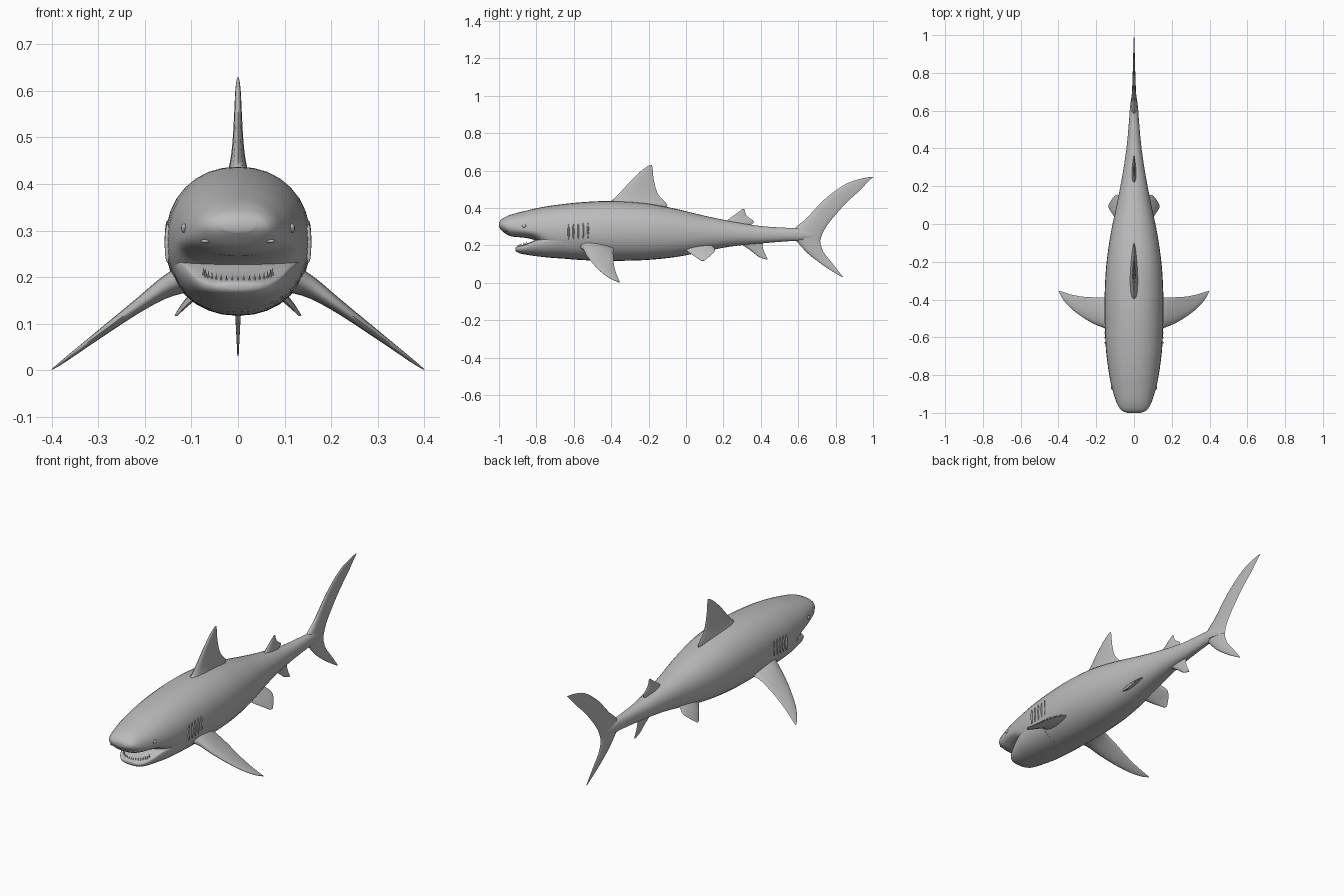
import bpy, bmesh, math
from mathutils import Vector

skin = bpy.data.materials.new("shark_grey")
skin.diffuse_color = (0.5, 0.5, 0.5, 1)


def finish(name, bm, angle=50):
    bmesh.ops.recalc_face_normals(bm, faces=bm.faces)
    mesh = bpy.data.meshes.new(name)
    bm.to_mesh(mesh)
    bm.free()
    ob = bpy.data.objects.new(name, mesh)
    bpy.context.collection.objects.link(ob)
    mesh.materials.append(skin)
    bpy.ops.object.select_all(action='DESELECT')
    ob.select_set(True)
    bpy.context.view_layer.objects.active = ob
    bpy.ops.object.shade_smooth_by_angle(angle=math.radians(angle))
    return ob


def refine(rows, steps):
    """Catmull-Rom interpolation between station rows."""
    out = []
    for i in range(len(rows) - 1):
        p0, p1 = rows[max(i - 1, 0)], rows[i]
        p2, p3 = rows[i + 1], rows[min(i + 2, len(rows) - 1)]
        for k in range(steps):
            t = k / steps
            out.append([0.5 * (2 * b + (c - a) * t + (2 * a - 5 * b + 4 * c - d) * t * t
                               + (3 * b - a - 3 * c + d) * t ** 3)
                        for a, b, c, d in zip(p0, p1, p2, p3)])
    return out + [list(rows[-1])]


def loft(name, rings, angle=50):
    bm = bmesh.new()
    loops = [[bm.verts.new(p) for p in ring] for ring in rings]
    n = len(loops[0])
    for a, b in zip(loops, loops[1:]):
        for i in range(n):
            bm.faces.new((a[i], a[(i + 1) % n], b[(i + 1) % n], b[i]))
    bm.faces.new(loops[0])
    bm.faces.new(loops[-1])
    return finish(name, bm, angle)


def tube(name, rows, power, sides=32):
    """Rows: y, bottom, top, half width, height of the widest point."""
    rings = []
    for y, lo, hi, w, mid in refine(rows, 4):
        ring = []
        for i in range(sides):
            a = 2 * math.pi * i / sides
            c, s = math.cos(a), math.sin(a)
            x = math.copysign(abs(c) ** (2 / power), c) * w
            z = math.copysign(abs(s) ** (2 / power), s)
            ring.append((x, y, mid + z * ((hi - mid) if s > 0 else (mid - lo))))
        rings.append(ring)
    return loft(name, rings)


def fin(name, rows, half=8):
    """Rows: leading point, trailing point, half thickness."""
    first, last = rows[0], rows[-1]
    normal = (Vector(first[3:6]) - Vector(first[:3])).cross(
        Vector(last[:3]) - Vector(first[:3])).normalized()
    rings = []
    for r in refine(rows, 4):
        lead, trail, th = Vector(r[:3]), Vector(r[3:6]), r[6]
        ring = []
        for i in range(2 * half):
            a = math.pi * i / half
            t = (1 - math.cos(a)) / 2
            foil = math.sin(a) * (1.25 - 0.75 * t)
            ring.append(lead.lerp(trail, t) + normal * th * foil)
        rings.append(ring)
    return loft(name, rings, 70)


def median_fin(name, rows):
    return fin(name, [(0, a, b, 0, c, d, t) for a, b, c, d, t in rows])


def paired_fin(name, rows):
    for side, s in (("left", 1), ("right", -1)):
        fin(side + "_" + name, [(s * r[0], r[1], r[2], s * r[3], r[4], r[5], r[6]) for r in rows])


def ball(name, center, size):
    bm = bmesh.new()
    bmesh.ops.create_uvsphere(bm, u_segments=12, v_segments=8, radius=1)
    for v in bm.verts:
        v.co = Vector(center) + Vector([a * b for a, b in zip(v.co, size)])
    return finish(name, bm)


# Body with snout and palate
tube("body", [
    (-1.0, .297, .322, .035, .31), (-.988, .283, .338, .064, .31), (-.965, .262, .352, .083, .305),
    (-.93, .247, .366, .098, .295), (-.86, .240, .384, .119, .285), (-.80, .222, .398, .131, .278),
    (-.74, .165, .409, .140, .275), (-.66, .132, .420, .149, .275), (-.55, .121, .431, .154, .275),
    (-.40, .117, .437, .156, .276), (-.22, .121, .426, .147, .275), (-.05, .138, .394, .123, .270),
    (.10, .168, .358, .092, .265), (.25, .195, .327, .063, .262), (.40, .210, .303, .040, .258),
    (.55, .222, .293, .026, .258), (.63, .225, .288, .020, .256), (.70, .245, .260, .008, .252)], 2.15)

# Lower jaw, merging into the throat
tube("lower_jaw", [
    (-.912, .172, .187, .030, .180), (-.905, .165, .192, .052, .181), (-.885, .156, .198, .074, .186),
    (-.85, .149, .209, .093, .198), (-.80, .142, .230, .112, .218), (-.74, .135, .245, .130, .235),
    (-.66, .129, .27, .143, .255), (-.56, .123, .28, .148, .265)], 2.3)

# Row of small teeth along the lower jaw
bm = bmesh.new()
for i in range(17):
    a = math.pi * (i - 8) / 19
    base = Vector((.076 * math.sin(a), -.835 - .064 * math.cos(a), .207 - .024 * math.cos(a)))
    new = bmesh.ops.create_cone(bm, segments=6, radius1=.004, radius2=.0004, depth=.022, cap_ends=True)
    bmesh.ops.translate(bm, verts=new["verts"], vec=base + Vector((0, 0, .009)))
finish("lower_teeth", bm, 40)

# Fins on the centre line
median_fin("dorsal_fin", [
    (-.44, .40, -.13, .39, .034), (-.385, .45, -.10, .415, .020), (-.345, .49, -.15, .475, .013),
    (-.295, .545, -.172, .55, .009), (-.235, .602, -.178, .605, .006), (-.195, .629, -.182, .629, .002)])
median_fin("second_dorsal_fin", [
    (.20, .315, .34, .305, .015), (.235, .345, .363, .327, .009),
    (.27, .37, .325, .358, .006), (.30, .393, .312, .393, .002)])
median_fin("anal_fin", [
    (.28, .215, .42, .225, .012), (.32, .19, .41, .20, .009), (.355, .165, .415, .175, .006),
    (.39, .138, .425, .15, .004), (.43, .124, .437, .126, .002)])
median_fin("tail_upper_lobe", [
    (.545, .24, .718, .225, .019), (.59, .298, .733, .27, .016), (.645, .345, .768, .325, .012),
    (.74, .445, .85, .42, .008), (.85, .526, .93, .494, .005), (.94, .557, .975, .542, .003),
    (.994, .566, 1.0, .564, .001)])
median_fin("tail_lower_lobe", [
    (.55, .27, .718, .245, .017), (.60, .212, .719, .21, .013), (.645, .163, .735, .165, .010),
    (.69, .125, .757, .135, .007), (.76, .075, .80, .082, .004), (.83, .032, .84, .03, .0015)])

# Paired fins
paired_fin("pectoral_fin", [
    (.08, -.60, .215, .08, -.37, .195, .040), (.150, -.555, .185, .150, -.388, .172, .025),
    (.21, -.53, .143, .21, -.388, .138, .016), (.27, -.495, .099, .27, -.385, .095, .011),
    (.33, -.45, .054, .33, -.374, .051, .007), (.375, -.40, .020, .375, -.36, .018, .004),
    (.397, -.36, .003, .40, -.353, .002, .0015)])
paired_fin("pelvic_fin", [
    (.045, -.03, .20, .045, .13, .21, .016), (.085, .012, .164, .088, .155, .175, .010),
    (.112, .05, .138, .115, .135, .148, .006), (.132, .082, .117, .136, .098, .118, .002)])

# Eyes, nostrils and gill folds
for side, s in (("left", 1), ("right", -1)):
    ball(side + "_eye", (s * .116, -.865, .305), (.006, .012, .010))
    ball(side + "_nostril", (s * .070, -.962, .277), (.010, .008, .004))
    for i in range(5):
        ball(f"{side}_gill_fold_{i + 1}", (s * .1515, -.628 + i * .026, .272 + i * .002),
             (.006, .005, .042))
